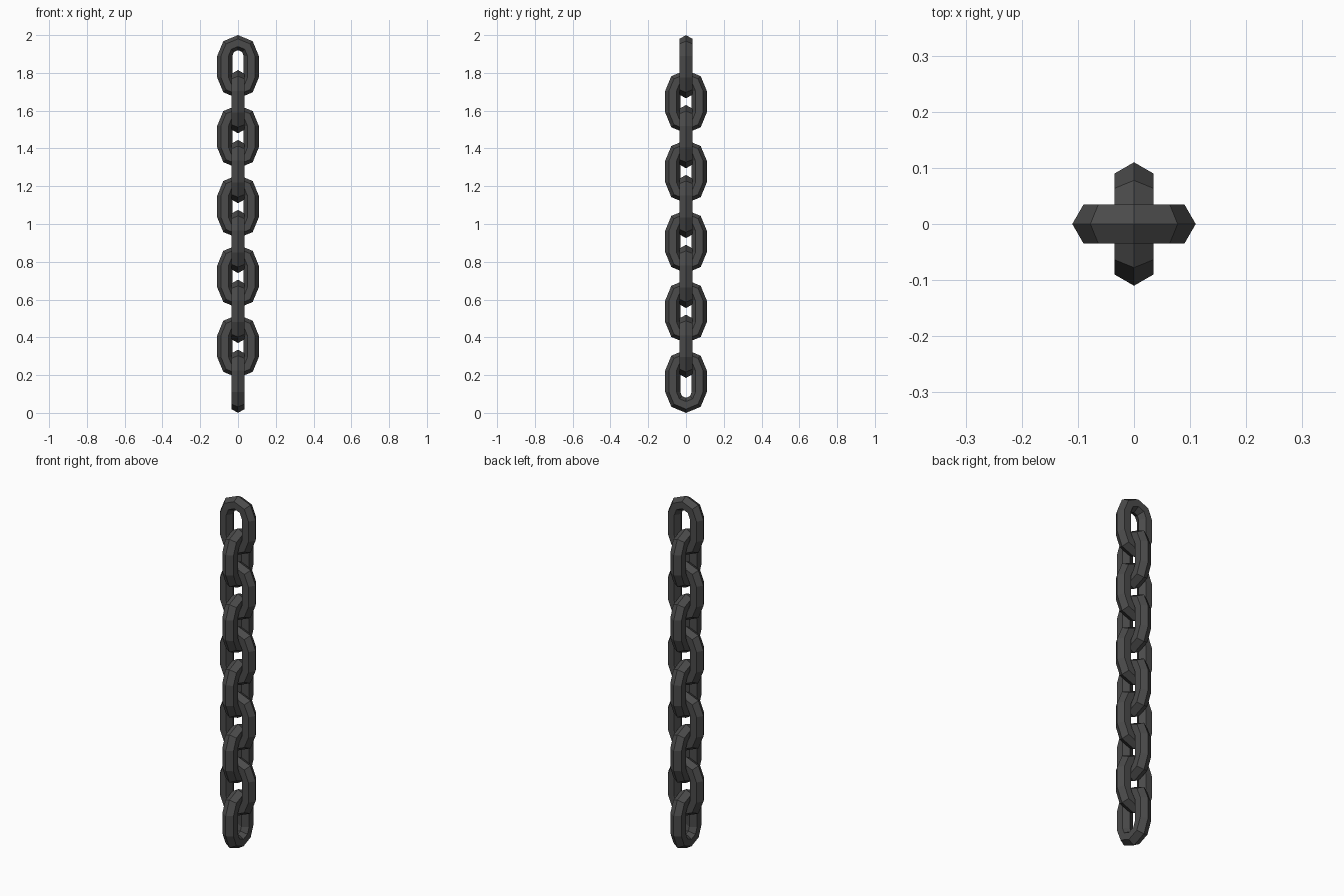
import bpy, bmesh, math

if "Cube" in bpy.data.objects:
    bpy.data.objects.remove(bpy.data.objects["Cube"])

metal = bpy.data.materials.new("dark_iron")
metal.diffuse_color = (0.07, 0.07, 0.07, 1)
metal.use_nodes = True
metal.node_tree.nodes["Principled BSDF"].inputs["Base Color"].default_value = metal.diffuse_color

COUNT, HEIGHT = 10, 0.335
PITCH = (2 - HEIGHT) / (COUNT - 1)
RING, TUBE = 0.07, 0.04
HALF = HEIGHT / 2 - RING - TUBE      # half of the straight side

# stations round the link: two half rings, in 45 degree steps
STATIONS = [(math.radians(45 * i), HALF) for i in range(5)] + \
           [(math.radians(180 + 45 * i), -HALF) for i in range(5)]


def make_link(name, z, turn):
    bm = bmesh.new()
    loops = []
    for a, dz in STATIONS:
        loop = []
        for k in range(6):           # hexagonal bar
            t = math.radians(60 * k)
            r = RING + TUBE * math.cos(t)
            loop.append(bm.verts.new((r * math.cos(a), TUBE * math.sin(t),
                                      r * math.sin(a) + dz)))
        loops.append(loop)
    for i, p in enumerate(loops):
        q = loops[(i + 1) % len(loops)]
        for k in range(6):
            n = (k + 1) % 6
            bm.faces.new((p[k], p[n], q[n], q[k]))
    bmesh.ops.recalc_face_normals(bm, faces=bm.faces)
    mesh = bpy.data.meshes.new(name)
    bm.to_mesh(mesh)
    bm.free()
    mesh.materials.append(metal)
    ob = bpy.data.objects.new(name, mesh)
    ob.location.z = z
    ob.rotation_euler.z = turn
    bpy.context.collection.objects.link(ob)


# links alternate by a quarter turn, from the top down
for i in range(COUNT):
    make_link(f"chain_link_{i + 1}", 2 - HEIGHT / 2 - i * PITCH,
              math.pi / 2 * (i % 2))
